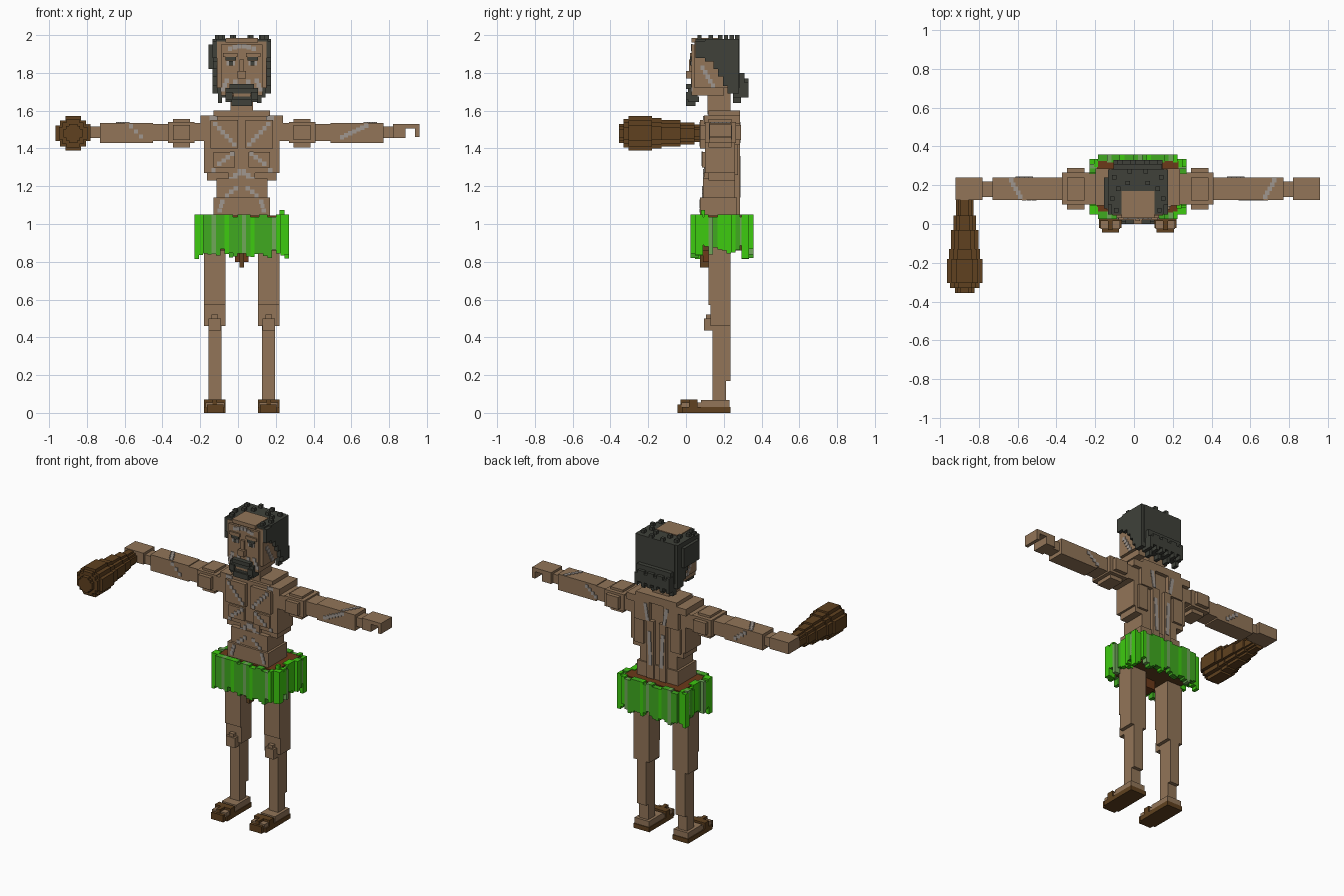
import bpy, bmesh, math, random

random.seed(4)
V = 0.023    # cell size
CX = 0.02    # body symmetry plane

PALETTE = {
    "skin": (0.287, 0.178, 0.098), "hair": (0.050, 0.053, 0.042),
    "body_paint": (0.35, 0.31, 0.28), "wood": (0.115, 0.053, 0.014),
    "leather": (0.15, 0.042, 0.010), "leaf": (0.050, 0.40, 0.014),
    "bright_leaf": (0.048, 0.60, 0.005), "pale_leaf": (0.16, 0.39, 0.10),
}
MATS = {}
for key, rgb in PALETTE.items():
    MATS[key] = bpy.data.materials.new(key)
    MATS[key].diffuse_color = (*rgb, 1)


class Part:
    """Collects axis-aligned blocks into one object."""
    def __init__(self, name, mat):
        self.name, self.mat, self.bm, self.used = name, mat, bmesh.new(), []

    def box(self, x0, x1, y0, y1, z0, z1, mat=None):
        mat = mat or self.mat
        if mat not in self.used:
            self.used.append(mat)
        c = [self.bm.verts.new((x, y, z)) for x in sorted((x0, x1))
             for y in sorted((y0, y1)) for z in sorted((z0, z1))]
        for f in ((0, 1, 3, 2), (4, 6, 7, 5), (0, 4, 5, 1),
                  (2, 3, 7, 6), (0, 2, 6, 4), (1, 5, 7, 3)):
            self.bm.faces.new([c[i] for i in f]).material_index = self.used.index(mat)

    def mid(self, w, *r, mat=None):
        """Block centred on the body."""
        self.box(CX - w, CX + w, *r, mat=mat)

    def pair(self, x0, x1, *r, mat=None):
        """Block and its mirror image."""
        for s in (-1, 1):
            self.box(CX + s * x0, CX + s * x1, *r, mat=mat)

    def stroke(self, a, b, plane, axis=1, mat="body_paint", h=V):
        """Stepped thin line between a and b on a plane across the axis."""
        n = max(1, round(max(abs(b[0] - a[0]), abs(b[1] - a[1])) / V))
        for i in range(n):
            t = (i + 0.5) / n
            u, v = (a[k] + (b[k] - a[k]) * t for k in (0, 1))
            r = [(u - V / 2, u + V / 2), (v - h / 2, v + h / 2)]
            r.insert(axis, (plane - 0.004, plane + 0.004))
            self.box(*r[0], *r[1], *r[2], mat=mat)

    def strokes(self, a, b, *args, **kw):
        """Mirrored pair of lines, given relative to the body centre."""
        for s in (-1, 1):
            self.stroke((CX + s * a[0], a[1]), (CX + s * b[0], b[1]), *args, **kw)

    def done(self):
        me = bpy.data.meshes.new(self.name)
        self.bm.to_mesh(me)
        self.bm.free()
        for m in self.used:
            me.materials.append(MATS[m])
        bpy.context.collection.objects.link(bpy.data.objects.new(self.name, me))


# Torso: waist, ribs, chest, shoulder tops, back muscles
t = Part("torso", "skin")
t.mid(0.150, 0.075, 0.270, 1.03, 1.14)
t.mid(0.135, 0.09, 0.260, 1.14, 1.24)
t.mid(0.185, 0.12, 0.260, 1.23, 1.30)
t.mid(0.200, 0.10, 0.260, 1.27, 1.57)
t.pair(0.02, 0.165, 0.075, 0.10, 1.40, 1.55)
t.pair(0.035, 0.15, 0.085, 0.12, 1.30, 1.38)
t.mid(0.070, 0.095, 0.12, 1.20, 1.30)
t.pair(0.14, 0.218, 0.095, 0.285, 1.53, 1.575)
t.mid(0.150, 0.12, 0.285, 1.55, 1.60)
t.pair(0.05, 0.16, 0.26, 0.285, 1.42, 1.57)
t.pair(0.02, 0.07, 0.26, 0.285, 1.05, 1.43)
t.pair(0.10, 0.17, 0.25, 0.275, 1.26, 1.42)
# Body paint on chest, belly and back
t.strokes((0.15, 1.54), (0.03, 1.41), 0.075)
t.strokes((0.14, 1.27), (0.16, 1.30), 0.10)
t.strokes((0.13, 1.31), (0.04, 1.38), 0.085)
t.strokes((0.17, 1.56), (0.13, 1.56), 0.095)
t.strokes((0.12, 1.06), (0.10, 1.13), 0.075)
t.strokes((0.09, 1.14), (0.02, 1.20), 0.09)
t.strokes((0.07, 1.22), (0.00, 1.285), 0.095, h=0.035)
t.strokes((0.08, 1.54), (0.06, 1.43), 0.285)
t.strokes((0.05, 1.36), (0.04, 1.14), 0.285)
t.done()

# Neck
n = Part("neck", "skin")
n.mid(0.06, 0.115, 0.235, 1.58, 1.72)
n.done()

# Head with nose, eyes and face paint
h = Part("head", "skin")
h.mid(0.13, 0.045, 0.26, 1.72, 1.965)
h.mid(0.11, 0.03, 0.20, 1.68, 1.95)
h.mid(0.085, 0.03, 0.17, 1.96, 1.985)
h.mid(0.022, 0.0, 0.03, 1.77, 1.81)
h.mid(0.012, 0.015, 0.03, 1.80, 1.87)
h.pair(0.022, 0.10, 0.02, 0.03, 1.885, 1.905)
h.pair(0.035, 0.08, 0.024, 0.03, 1.84, 1.862, mat="body_paint")
h.pair(0.047, 0.068, 0.021, 0.03, 1.84, 1.862, mat="hair")
h.pair(0.03, 0.085, 0.022, 0.03, 1.866, 1.884, mat="hair")
h.strokes((0.075, 1.925), (0.0, 1.945), 0.03)
h.strokes((0.105, 1.70), (0.075, 1.77), 0.03)
h.strokes((0.02, 1.76), (0.05, 1.745), 0.03)
for x in (CX - 0.13, CX + 0.13):
    h.stroke((0.08, 1.84), (0.15, 1.72), x, axis=0)
h.done()

# Beard and moustache around the mouth
b = Part("beard", "hair")
b.mid(0.085, 0.01, 0.07, 1.69, 1.72)
b.mid(0.065, 0.0, 0.06, 1.715, 1.74)
b.pair(0.05, 0.085, 0.0, 0.06, 1.66, 1.70)
b.mid(0.085, 0.01, 0.07, 1.645, 1.675)
b.mid(0.055, 0.0, 0.05, 1.625, 1.66)
b.mid(0.045, 0.012, 0.04, 1.67, 1.695, mat="skin")
b.done()

# Hair: stepped sides, back, overhanging ragged nape, crown tufts
k = Part("hair", "hair")
for y0, z0, z1 in ((0.05, 1.88, 1.97), (0.10, 1.86, 1.98), (0.145, 1.82, 1.98),
                   (0.17, 1.78, 1.98), (0.195, 1.73, 1.97), (0.22, 1.69, 1.96)):
    k.pair(0.125, 0.155, y0, 0.28, z0, z1)
k.box(-0.155, -0.13, 0.08, 0.24, 1.82, 1.95)
k.mid(0.135, 0.245, 0.283, 1.72, 1.98)
k.mid(0.14, 0.16, 0.27, 1.955, 1.98)
k.pair(0.085, 0.135, 0.05, 0.18, 1.955, 1.98)
k.mid(0.125, 0.28, 0.31, 1.72, 1.80)
for i in range(11):
    x = CX - 0.1265 + i * V
    k.box(x, x + V, 0.27, 0.33, 1.67 + 0.025 * (i % 2), 1.77 - 0.02 * (i % 3 == 1))
    k.box(x, x + V, 0.25, 0.29, 1.64 + 0.03 * (i % 3 > 0), 1.73)
for x, y in ((0.10, 0.06), (0.12, 0.12), (0.09, 0.17), (0.11, 0.23), (0.04, 0.20), (0.03, 0.26)):
    k.pair(x, x + V, y, y + V, 1.975, 2.0)
k.done()

# Arms with rounded shoulder muscle, forearm and wrist
a = Part("arms", "skin")
a.pair(0.19, 0.27, 0.10, 0.26, 1.44, 1.535)
a.pair(0.25, 0.39, 0.10, 0.265, 1.43, 1.54)
a.pair(0.275, 0.365, 0.075, 0.29, 1.445, 1.525)
a.pair(0.275, 0.365, 0.12, 0.24, 1.405, 1.555)
a.pair(0.38, 0.57, 0.125, 0.24, 1.44, 1.53)
a.pair(0.47, 0.75, 0.125, 0.24, 1.43, 1.535)
a.pair(0.75, 0.81, 0.14, 0.22, 1.455, 1.515)
a.stroke((-0.58, 1.53), (-0.50, 1.45), 0.125)
a.stroke((0.54, 1.455), (0.69, 1.525), 0.125)
for x, y in ((-0.64, -0.58), (0.73, 0.67)):
    a.stroke((x, 0.235), (y, 0.13), 1.535, axis=2)
for p, q in ((-0.52, -0.61), (0.48, 0.57)):
    a.stroke((p, 1.45), (q, 1.52), 0.24)
a.done()

# Gripping hand and open hooked hand
g = Part("hands", "skin")
g.box(-0.92, -0.78, 0.125, 0.24, 1.455, 1.53)
g.box(0.82, 0.887, 0.125, 0.24, 1.455, 1.53)
g.box(0.887, 0.96, 0.125, 0.24, 1.505, 1.53)
g.box(0.937, 0.96, 0.125, 0.24, 1.46, 1.505)
g.done()

# Club: stacked plus-shaped slices growing towards the head
c = Part("club", "wood")
for y0, y1, r in ((-0.355, -0.33, 0.05), (-0.33, -0.305, 0.075), (-0.305, -0.18, 0.092),
                  (-0.18, -0.13, 0.08), (-0.13, -0.03, 0.07), (-0.03, 0.045, 0.058),
                  (0.045, 0.125, 0.046)):
    for w, d in ((1, 0.45), (0.75, 0.75), (0.45, 1)):
        c.box(-0.873 - r * w, -0.873 + r * w, y0, y1, 1.48 - r * d, 1.48 + r * d)
c.done()

# Hips: leather belt and underside
p = Part("hip_wrap", "leather")
p.mid(0.21, 0.06, 0.325, 0.96, 1.045)
p.mid(0.19, 0.075, 0.31, 0.86, 0.96, mat="wood")
p.mid(0.035, 0.09, 0.18, 0.80, 0.87)
p.mid(0.012, 0.075, 0.12, 0.77, 0.85, mat="wood")
p.done()

# Leaf skirt: ragged strips around the hips
s = Part("leaf_skirt", "leaf")
X0, X1, Y0, Y1 = CX - 0.25, CX + 0.25, 0.025, 0.358
NX, NY = 22, 14
dx, dy = (X1 - X0) / NX, (Y1 - Y0) / NY


def leaf(i, bright):
    """Colour, bottom and top of one strip."""
    mat = "pale_leaf" if i % 7 == 4 else "bright_leaf" if bright else "leaf"
    drop = 0.03 * abs(math.sin(i * 0.75)) + random.choice((0, 0, V))
    return 0.815 + drop, 1.05 - random.choice((0, 0, 0.012)), mat


for i in range(NX):
    x = X0 + i * dx
    edge = i in (0, 1, NX - 2, NX - 1)
    ins = dy if edge else 0
    for y0, y1 in ((Y0 + ins, Y0 + ins + 0.04), (Y1 - ins - 0.04, Y1 - ins)):
        z0, z1, m = leaf(i, edge or i % 6 == 1)
        s.box(x, x + dx, y0, y1, z0, z1, mat=m)
for j in range(2, NY - 2):
    y = Y0 + j * dy
    ins = dx if 5 <= j <= 8 else 0
    for x0, x1 in ((X0 + ins, X0 + ins + 0.04), (X1 - ins - 0.04, X1 - ins)):
        z0, z1, m = leaf(j, j % 5 != 0)
        s.box(x0, x1, y, y + dy, z0 + 0.02, z1, mat=m)
s.box(0.22, 0.245, 0.08, 0.10, 1.03, 1.075, mat="bright_leaf")
s.done()

# Legs: thigh, knee, shin, calf
l = Part("legs", "skin")
l.pair(0.085, 0.20, 0.12, 0.235, 0.57, 0.88)
l.pair(0.085, 0.20, 0.13, 0.235, 0.46, 0.58)
l.pair(0.11, 0.175, 0.095, 0.14, 0.435, 0.50)
l.pair(0.125, 0.16, 0.105, 0.14, 0.48, 0.52)
l.pair(0.108, 0.176, 0.14, 0.235, 0.17, 0.47)
l.pair(0.108, 0.176, 0.14, 0.212, 0.05, 0.18)
l.done()

# Feet in sandals
f = Part("feet", "skin")
f.pair(0.09, 0.195, 0.08, 0.23, 0.03, 0.068)
f.pair(0.092, 0.192, -0.025, 0.09, 0.03, 0.055)
f.pair(0.085, 0.20, -0.02, 0.235, 0.0, 0.03, mat="wood")
f.pair(0.097, 0.185, -0.045, 0.0, 0.0, 0.045, mat="wood")
f.pair(0.085, 0.20, 0.015, 0.06, 0.03, 0.07, mat="wood")
f.pair(0.13, 0.155, -0.03, 0.02, 0.03, 0.07, mat="wood")
f.done()
